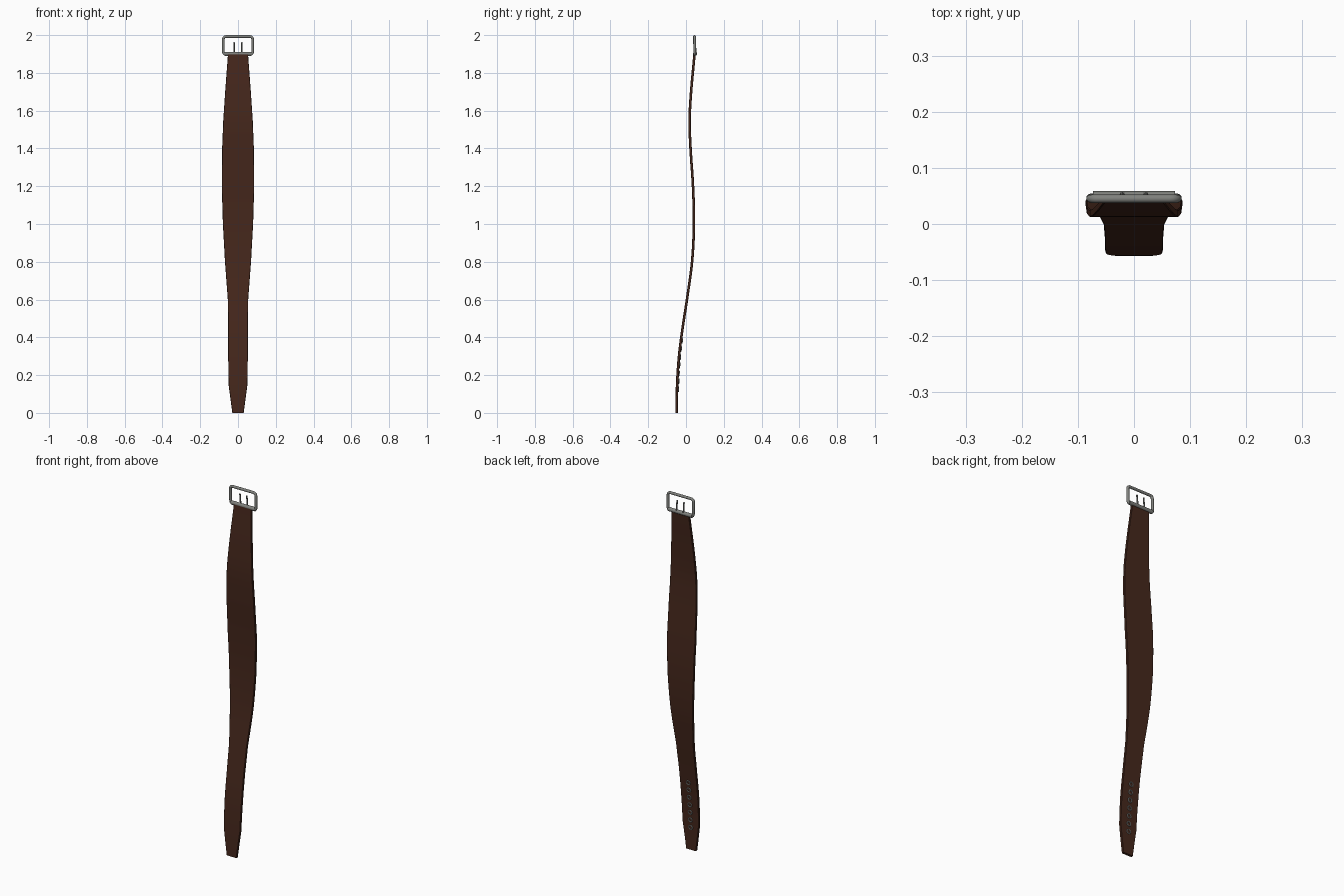
import bpy, bmesh, math
from mathutils import Vector

if "Cube" in bpy.data.objects:
    bpy.data.objects.remove(bpy.data.objects["Cube"])


def material(name, rgb):
    m = bpy.data.materials.new(name)
    m.diffuse_color = (*rgb, 1)
    m.use_nodes = True
    m.node_tree.nodes["Principled BSDF"].inputs["Base Color"].default_value = m.diffuse_color
    return m


LEATHER = material("dark brown leather", (0.060, 0.0205, 0.0115))
METAL = material("grey metal", (0.215, 0.22, 0.205))

# z, y of the centre line, half width
PATH = [(0, -.050, .030), (.15, -.047, .050), (.3, -.037, .052), (.45, -.018, .052),
        (.6, .005, .054), (.8, .032, .069), (1, .042, .080), (1.2, .037, .086),
        (1.4, .024, .084), (1.55, .019, .078), (1.7, .027, .068), (1.9, .045, .053)]
T = 0.0068  # half thickness of the strap


def sample(z):
    """Smooth depth, straight-sided width between the control points."""
    i = max(k for k in range(len(PATH) - 1) if PATH[k][0] <= z)
    a, b = PATH[i], PATH[i + 1]
    h = b[0] - a[0]
    t = (z - a[0]) / h

    def slope(k):
        if k in (0, len(PATH) - 1):
            return 0.0 if k == 0 else 0.08
        p, q = PATH[k - 1], PATH[k + 1]
        return (q[1] - p[1]) / (q[0] - p[0])
    y = ((2*t**3 - 3*t*t + 1) * a[1] + (t**3 - 2*t*t + t) * h * slope(i)
         + (3*t*t - 2*t**3) * b[1] + (t**3 - t*t) * h * slope(i + 1))
    return y, a[2] + (b[2] - a[2]) * t


def finish(bm, name, mat, angle=40):
    bmesh.ops.recalc_face_normals(bm, faces=bm.faces)
    me = bpy.data.meshes.new(name)
    bm.to_mesh(me)
    bm.free()
    ob = bpy.data.objects.new(name, me)
    bpy.context.collection.objects.link(ob)
    me.materials.append(mat)
    bpy.ops.object.select_all(action='DESELECT')
    ob.select_set(True)
    bpy.context.view_layer.objects.active = ob
    bpy.ops.object.shade_smooth_by_angle(angle=math.radians(angle))
    return ob


def loft(rings, name, mat, closed=False):
    bm = bmesh.new()
    vs = [[bm.verts.new(p) for p in r] for r in rings]
    n = len(vs[0])
    for i in range(len(vs) if closed else len(vs) - 1):
        a, b = vs[i], vs[(i + 1) % len(vs)]
        for j in range(n):
            k = (j + 1) % n
            bm.faces.new((a[j], a[k], b[k], b[j]))
    if not closed:
        bm.faces.new(vs[0])
        bm.faces.new(vs[-1])
    return finish(bm, name, mat)


def tube(points, r, name, closed=False, sides=10):
    """Round tube along a path of points."""
    pts = [Vector(p) for p in points]
    rings = []
    for i, p in enumerate(pts):
        if closed:
            d = pts[(i + 1) % len(pts)] - pts[i - 1]
        else:
            d = pts[min(i + 1, len(pts) - 1)] - pts[max(i - 1, 0)]
        d.normalize()
        u = Vector((0, 1, 0)) if abs(d.y) < 0.8 else Vector((1, 0, 0))
        u = (u - d * u.dot(d)).normalized()
        v = d.cross(u)
        rings.append([p + r * (math.cos(a) * u + math.sin(a) * v)
                      for a in (2 * math.pi * k / sides for k in range(sides))])
    return loft(rings, name, METAL, closed)


# strap: strip with slightly eased edges following the wavy path
rings = []
for i in range(77):
    z = 1.9 * i / 76
    y, w = sample(z)
    c = 0.0015
    rings.append([(sx * (w - dx), y + dy, z) for sx, dx, dy in (
        (-1, c, -T), (1, c, -T), (1, 0, -T + c), (1, 0, T - c),
        (1, c, T), (-1, c, T), (-1, 0, T - c), (-1, 0, -T + c))])
loft(rings, "strap", LEATHER)

# buckle frame: rounded rectangle tube
Z0, Z1, HX, R = 1.897, 1.9925, 0.0775, 0.014
frame = []
for cx, cz, start in ((HX - R, Z1 - R, 0), (R - HX, Z1 - R, 90),
                      (R - HX, Z0 + R, 180), (HX - R, Z0 + R, 270)):
    for k in range(6):
        a = math.radians(start + 18 * k)
        z = cz + R * math.sin(a)
        frame.append((cx + R * math.cos(a), 0.047 - 0.02 * (z - Z0), z))
tube(frame, 0.0075, "buckle_frame", closed=True)

# buckle bar that holds the strap
tube([(-.073, .048, 1.901), (.073, .048, 1.901)], 0.0105, "buckle_bar", sides=14)

# two prongs
for n, x in enumerate((-0.021, 0.021)):
    tube([(x, .054, 1.897), (x, .051, 1.925), (x, .047, 1.962)], 0.004,
         f"prong_{n + 1}", sides=8)

# eyelets on the back face of the strap tail
for n in range(7):
    z0 = 0.125 + 0.0425 * n
    pts = []
    for k in range(16):
        a = 2 * math.pi * k / 16
        z = z0 + 0.011 * math.sin(a)
        pts.append((0.011 * math.cos(a), sample(z)[0] + T + 0.001, z))
    tube(pts, 0.0032, f"eyelet_{n + 1}", closed=True, sides=8)
